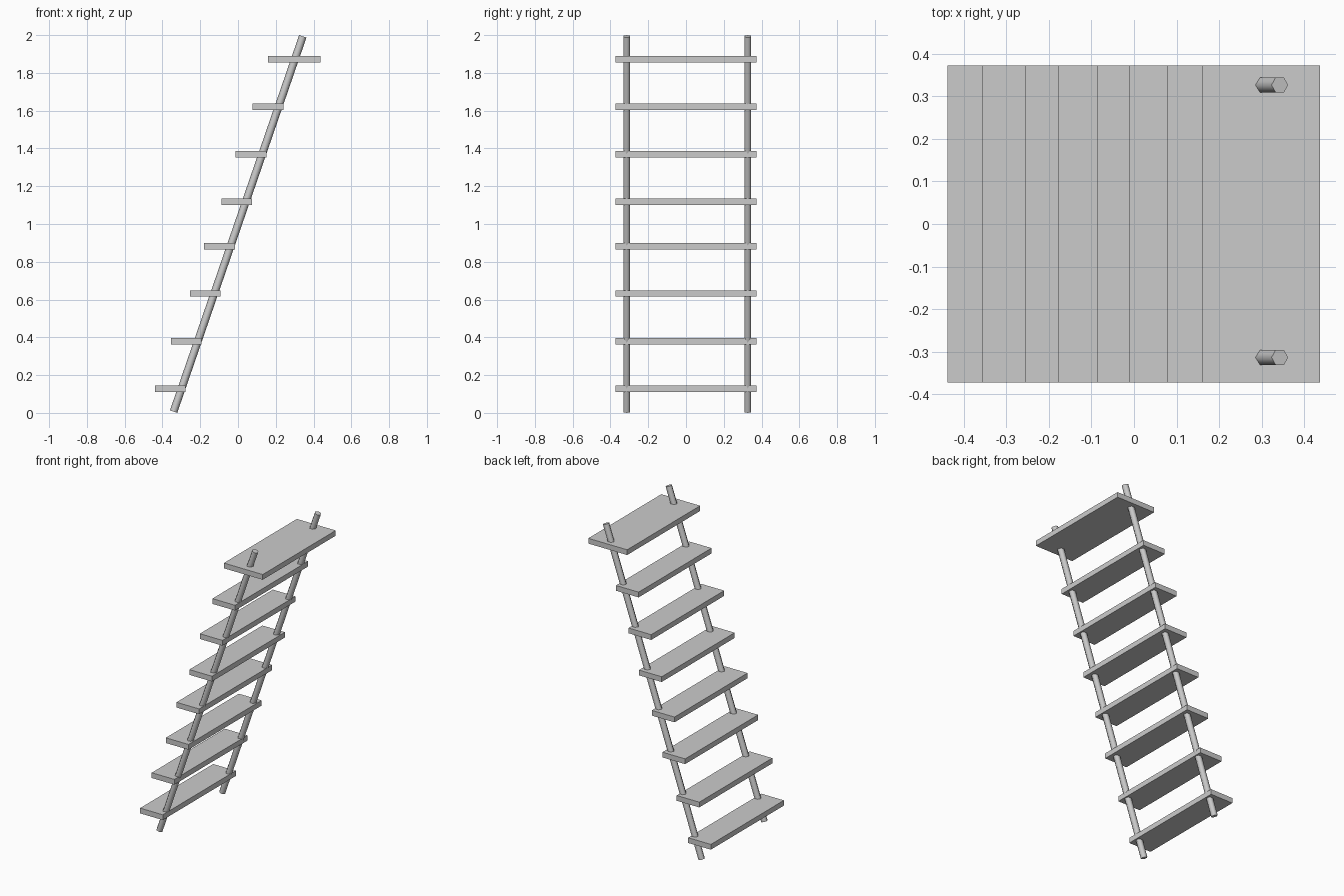
import bpy
from math import radians
from mathutils import Vector

cube = bpy.data.objects.get("Cube")
if cube:
    bpy.data.objects.remove(cube, do_unlink=True)

GREY = (0.6, 0.6, 0.6, 1.0)
grey = bpy.data.materials.new("plain grey")
grey.use_nodes = True
grey.diffuse_color = GREY
grey.node_tree.nodes["Principled BSDF"].inputs["Base Color"].default_value = GREY


def tread(name, x_back, depth, z):
    """Flat board starting at x_back, centred on height z."""
    bpy.ops.mesh.primitive_cube_add(size=1, location=(x_back + depth / 2, 0, z))
    board = bpy.context.object
    board.name = name
    board.scale = (depth, 0.746, 0.034)
    bpy.ops.object.transform_apply(location=False, rotation=False, scale=True)
    board.data.materials.append(grey)


def rail(name, y):
    """Leaning six-sided pole with square-cut ends."""
    foot, head = Vector((-0.341, y, 0.0066)), Vector((0.343, y, 1.9934))
    axis = head - foot
    bpy.ops.mesh.primitive_cylinder_add(
        vertices=6, radius=0.0205, depth=axis.length, location=(foot + head) / 2)
    pole = bpy.context.object
    pole.name = name
    # Turn the corners toward x before leaning the pole
    spin = Vector((0, 0, 1)).rotation_difference(axis).to_matrix().to_4x4()
    pole.data.transform(spin @ pole.matrix_world.Rotation(radians(30), 4, "Z"))
    pole.data.materials.append(grey)
    bpy.ops.object.shade_smooth_by_angle(angle=radians(70))


# Steps, bottom to top, as (rear edge, height)
steps = [(-0.439, 0.128), (-0.356, 0.379), (-0.255, 0.632), (-0.179, 0.882),
         (-0.087, 1.118), (-0.012, 1.37), (0.078, 1.621)]
for number, (x_back, z) in enumerate(steps, 1):
    tread(f"step_{number}", x_back, 0.162, z)

# Wider board at the top
tread("top_platform", 0.16, 0.278, 1.873)

# Side poles
rail("front_rail", -0.314)
rail("back_rail", 0.327)
